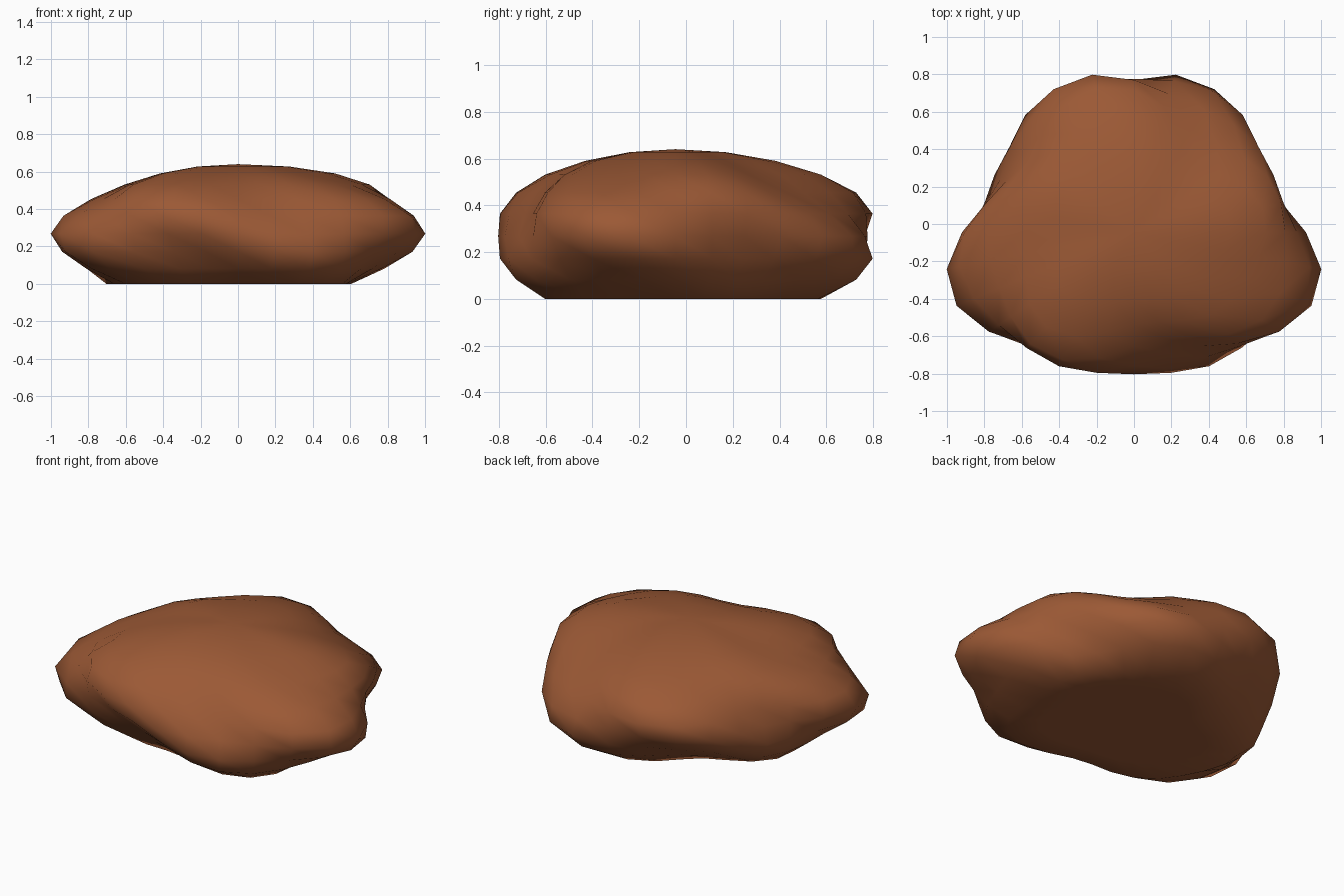
import bpy, bmesh, math

cube = bpy.data.objects.get("Cube")
if cube:
    bpy.data.objects.remove(cube, do_unlink=True)

# Earthy brown material
brown = bpy.data.materials.new("earth_brown")
brown.use_nodes = True
color = (0.33, 0.10, 0.036, 1)
brown.diffuse_color = color
bsdf = next(n for n in brown.node_tree.nodes if n.type == 'BSDF_PRINCIPLED')
bsdf.inputs["Base Color"].default_value = color
bsdf.inputs["Roughness"].default_value = 0.9

# Boulder: a flattened sphere with broad and fine lobes,
# which twist in opposite directions with height
bm = bmesh.new()
bmesh.ops.create_uvsphere(bm, u_segments=28, v_segments=12, radius=1)
for v in bm.verts:
    x, y, z = v.co
    turn = math.atan2(y, x) - math.pi / 2
    lobe = (1 + 0.1 * math.cos(3 * turn - 1.4 * z)
            - 0.06 * math.cos(5 * turn + 4.4 * z))
    # The underside is cut off flat where it meets the ground
    height = 0 if z < -0.7 else 0.268 + 0.372 * z
    v.co = (0.92 * x * lobe, 0.79 * y * lobe - 0.045, height)

for f in bm.faces:
    f.smooth = True
mesh = bpy.data.meshes.new("boulder")
bm.to_mesh(mesh)
bm.free()
mesh.materials.append(brown)
boulder = bpy.data.objects.new("boulder", mesh)
bpy.context.collection.objects.link(boulder)
